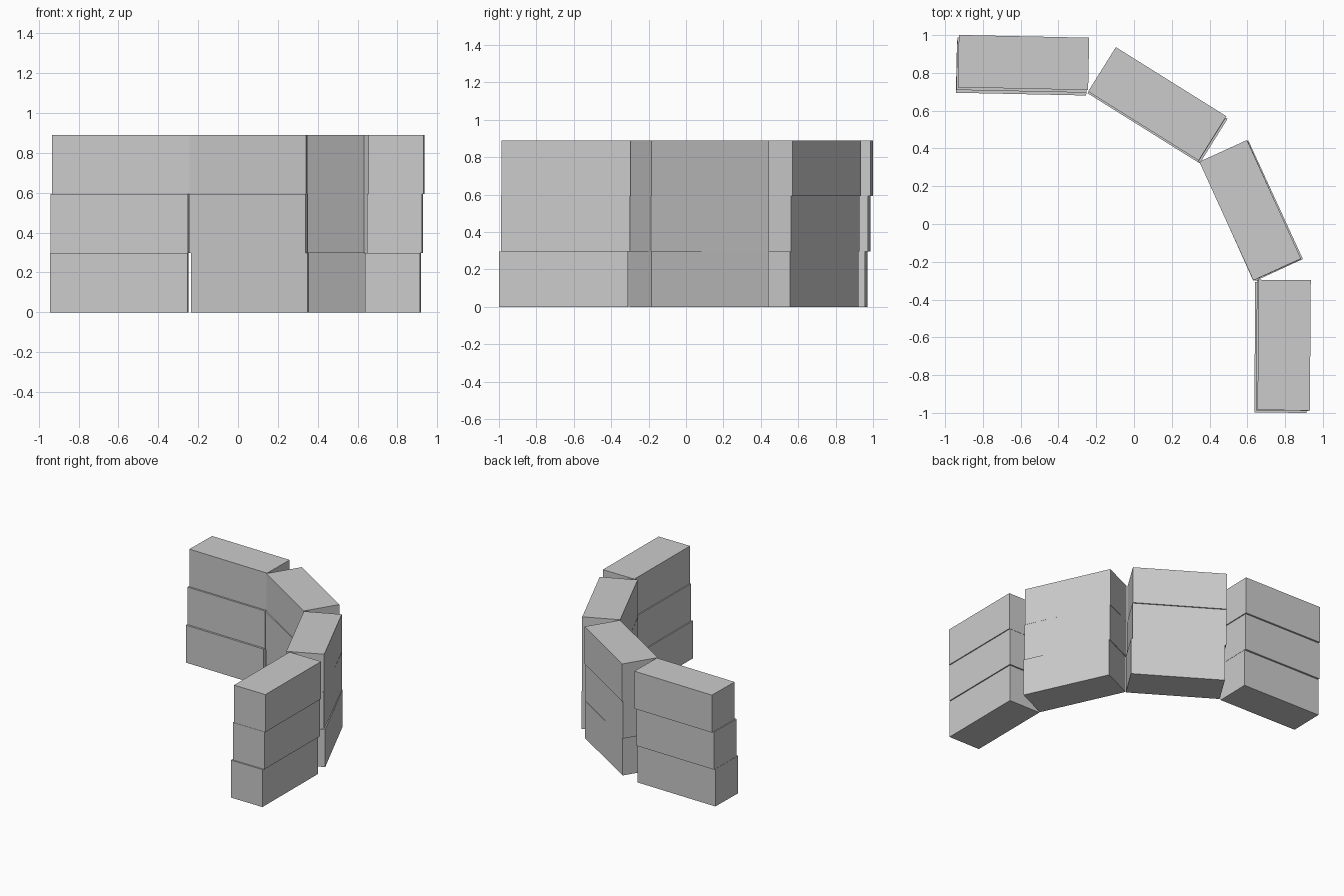
import bpy
from math import radians

cube = bpy.data.objects.get("Cube")
if cube:
    bpy.data.objects.remove(cube, do_unlink=True)

stone = bpy.data.materials.new("stone_grey")
stone.use_nodes = True
GREY = (0.6, 0.6, 0.6, 1)
stone.diffuse_color = GREY
stone.node_tree.nodes["Principled BSDF"].inputs["Base Color"].default_value = GREY

LENGTH, DEPTH, HEIGHT = 0.69, 0.277, 0.2967


def brick(name, x, y, layer, angle):
    """One plain block lying in the given layer of the wall."""
    bpy.ops.mesh.primitive_cube_add(size=1, location=(x, y, HEIGHT * (layer + 0.5)))
    ob = bpy.context.object
    ob.name = name
    ob.scale = (LENGTH, DEPTH, HEIGHT)
    ob.rotation_euler.z = radians(angle)
    ob.data.materials.append(stone)


# Each column: name, then (x, y, angle) from bottom to top, slightly misaligned
columns = {
    "back_brick": [(-0.595, 0.826, -1.2), (-0.593, 0.841, -1.2), (-0.585, 0.855, -1.2)],
    "back_curve_brick": [(0.129, 0.622, -32), (0.12, 0.627, -32), (0.123, 0.636, -32)],
    "side_curve_brick": [(0.624, 0.07, -65.3), (0.616, 0.071, -65.8), (0.615, 0.073, -65.5)],
    "side_brick": [(0.778, -0.654, -90.4), (0.787, -0.643, -90.4), (0.795, -0.641, -90.4)],
}
for name, stack in columns.items():
    for layer, (x, y, angle) in enumerate(stack):
        brick(f"{name}_{('lower', 'middle', 'upper')[layer]}", x, y, layer, angle)
